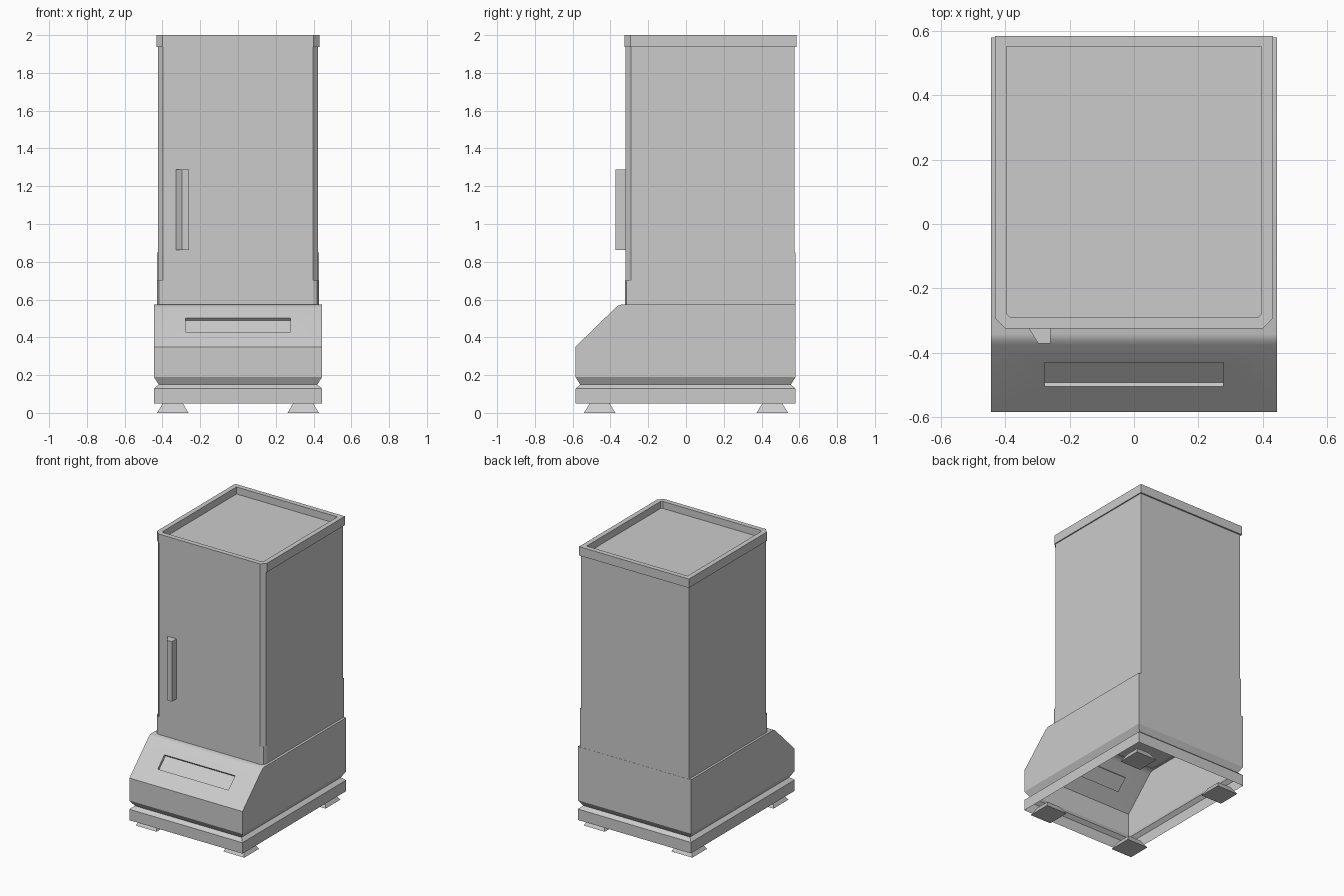
import bpy, bmesh, math
from mathutils import Vector

if "Cube" in bpy.data.objects:
    bpy.data.objects.remove(bpy.data.objects["Cube"])

metal = bpy.data.materials.new("metal")
metal.diffuse_color = (0.56, 0.56, 0.56, 1)
metal.use_nodes = True
metal.node_tree.nodes["Principled BSDF"].inputs["Base Color"].default_value = metal.diffuse_color


def finish(bm, name, mat=metal):
    me = bpy.data.meshes.new(name)
    bm.to_mesh(me)
    bm.free()
    ob = bpy.data.objects.new(name, me)
    bpy.context.collection.objects.link(ob)
    if mat:
        me.materials.append(mat)
    return ob


def prism(pts, lo, hi, axis="z"):
    """Closed prism: (x, y) outline along z, or (y, z) outline along x."""
    bm = bmesh.new()
    place = (lambda p, h: (h, p[0], p[1])) if axis == "x" else (lambda p, h: (p[0], p[1], h))
    a = [bm.verts.new(place(p, lo)) for p in pts]
    b = [bm.verts.new(place(p, hi)) for p in pts]
    bm.faces.new(a)
    bm.faces.new(b)
    n = len(pts)
    for i in range(n):
        bm.faces.new((a[i], a[(i + 1) % n], b[(i + 1) % n], b[i]))
    bmesh.ops.recalc_face_normals(bm, faces=bm.faces)
    return bm


def plan(w, front, back, c):
    """Rectangle with chamfered front corners."""
    return [(-w + c, front), (w - c, front), (w, front + c),
            (w, back), (-w, back), (-w, front + c)]


# Base housing: open-bottomed shell with a sloped control panel
W, D = 0.445, 0.585
lo, hi = Vector((0, -D, 0.35)), Vector((0, -0.375, 0.555))
profile = [(-D, 0.19), (-D, 0.35), (-0.375, 0.555), (-0.36, 0.567),
           (-0.342, 0.573), (D - 0.005, 0.573), (D - 0.005, 0.19)]
bm = prism(profile, -W, W, "x")
bm.normal_update()
slope = next(f for f in bm.faces if f.normal.y < -0.6 and 0.6 < f.normal.z < 0.8)
floor = next(f for f in bm.faces if f.normal.z < -0.9)
bmesh.ops.delete(bm, geom=[floor], context="FACES_ONLY")

# Display recess in the sloped panel
nrm = slope.normal.copy()
mid = slope.calc_center_median().z
bmesh.ops.inset_individual(bm, faces=[slope], thickness=0.02)
for v in slope.verts:
    p = lo.lerp(hi, 0.38 if v.co.z < mid else 0.738)
    v.co = (math.copysign(0.278, v.co.x), p.y, p.z)
pocket = bmesh.ops.extrude_discrete_faces(bm, faces=[slope])["faces"][0]
bmesh.ops.translate(bm, verts=pocket.verts, vec=nrm * -0.018)

# V-groove and skirt below the housing
edges = [e for e in bm.edges if e.is_boundary]
for z, inset in ((0.15, 0.025), (0.128, 0), (0.05, 0)):
    geom = bmesh.ops.extrude_edge_only(bm, edges=edges)["geom"]
    edges = [g for g in geom if isinstance(g, bmesh.types.BMEdge)]
    for v in [g for g in geom if isinstance(g, bmesh.types.BMVert)]:
        back = D - 0.005 if v.co.y > 0 else D
        v.co = (math.copysign(W - inset, v.co.x),
                math.copysign(back - inset, v.co.y), z)
bmesh.ops.recalc_face_normals(bm, faces=bm.faces)
base = finish(bm, "base_housing")
bpy.context.view_layer.objects.active = base
base.select_set(True)
bpy.ops.object.shade_smooth_by_angle(angle=math.radians(25))

# Feet: flared square pads
for sx, xn in ((-1, "left"), (1, "right")):
    for sy, yn in ((-1, "front"), (1, "back")):
        bm = bmesh.new()
        bmesh.ops.create_cube(bm, size=1)
        for v in bm.verts:
            h = 0.083 if v.co.z < 0 else 0.052
            v.co = (sx * 0.345 + math.copysign(h, v.co.x),
                    sy * 0.457 + math.copysign(h, v.co.y),
                    0 if v.co.z < 0 else 0.052)
        finish(bm, f"foot_{yn}_{xn}")

# Glass cabinet
finish(prism(plan(0.424, -0.319, 0.574, 0.027), 0.574, 1.95), "glass_cabinet", None)

# Collar around the cabinet foot, rising at the back corners
w, f, b, c, z0, z1 = 0.428, -0.323, 0.579, 0.03, 0.57, 0.70
bm = bmesh.new()


def panel(points):
    bm.faces.new([bm.verts.new(p) for p in points])


panel([(-w + c, f, z0), (w - c, f, z0), (w - c, f, z1), (-w + c, f, z1)])
for s in (-1, 1):
    k = (s * (w - 0.009), f + 0.009)
    for p, q in (((s * (w - c), f), k), (k, (s * w, f + c))):
        panel([(*p, z0), (*q, z0), (*q, z1), (*p, z1)])
    panel([(s * w, y, z) for y, z in
           ((f + c, z0), (b, z0), (b, 0.85), (0.35, 0.785), (0.35, z1), (f + c, z1))])
panel([(x, b, z) for x, z in
       ((w, z0), (w, 0.85), (0.30, 0.85), (0.30, z1),
        (-0.30, z1), (-0.30, 0.85), (-w, 0.85), (-w, z0))])
bmesh.ops.remove_doubles(bm, verts=bm.verts, dist=0.0005)
bmesh.ops.recalc_face_normals(bm, faces=bm.faces)
finish(bm, "collar")

# Top rim: frame standing proud of the glass top
bm = prism(plan(0.432, -0.325, 0.585, 0.032), 1.937, 2.0)
bm.normal_update()
top = next(g for g in bm.faces if g.normal.z > 0.9)
bmesh.ops.inset_individual(bm, faces=[top], thickness=0.035, use_even_offset=True)
inner = bmesh.ops.extrude_discrete_faces(bm, faces=[top])["faces"][0]
bmesh.ops.translate(bm, verts=inner.verts, vec=(0, 0, -0.055))
bmesh.ops.delete(bm, geom=[inner], context="FACES_ONLY")
finish(bm, "top_rim")

# Door handle with a slanted grip side
finish(prism([(-0.328, -0.318), (-0.328, -0.323), (-0.297, -0.372),
              (-0.26, -0.372), (-0.26, -0.318)], 0.862, 1.288), "door_handle")
